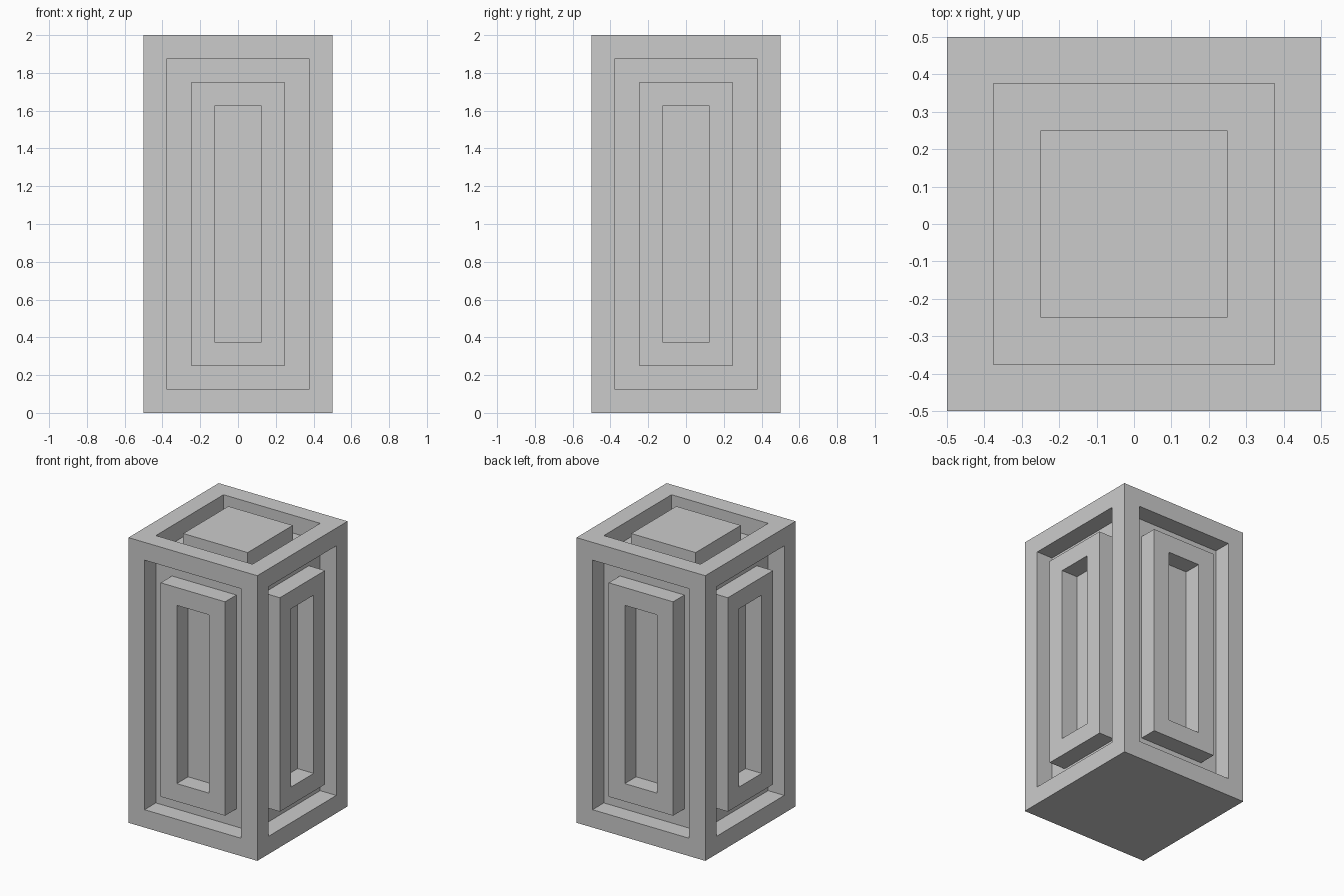
import bpy, bmesh
from mathutils import Matrix, Vector

if "Cube" in bpy.data.objects:
    bpy.data.objects.remove(bpy.data.objects["Cube"])

STEP = 0.125  # width of every border and depth of every recess

bm = bmesh.new()
bmesh.ops.create_cube(bm, size=1.0,
                      matrix=Matrix.Translation((0, 0, 1)) @ Matrix.Diagonal((1, 1, 2, 1)))
bm.normal_update()


def border_then_push(faces, depth):
    """Inset each face by one border, then move it straight in or out."""
    bmesh.ops.inset_individual(bm, faces=faces, thickness=STEP, depth=0, use_even_offset=True)
    bm.normal_update()
    bmesh.ops.inset_individual(bm, faces=faces, thickness=0, depth=depth)
    bm.normal_update()


sides = [f for f in bm.faces if abs(f.normal.z) < 0.5]
top = [f for f in bm.faces if f.normal.z > 0.5]

# Outer recess, then a raised panel flush with the block, on sides and top
border_then_push(sides + top, -STEP)
# Panel is set in from the recess wall and rises back to the outer surface
border_then_push(sides + top, STEP)
# Sunken slot in each side panel
border_then_push(sides, -STEP)

mesh = bpy.data.meshes.new("panelled_block")
bm.to_mesh(mesh)
bm.free()
block = bpy.data.objects.new("panelled_block", mesh)
bpy.context.collection.objects.link(block)
